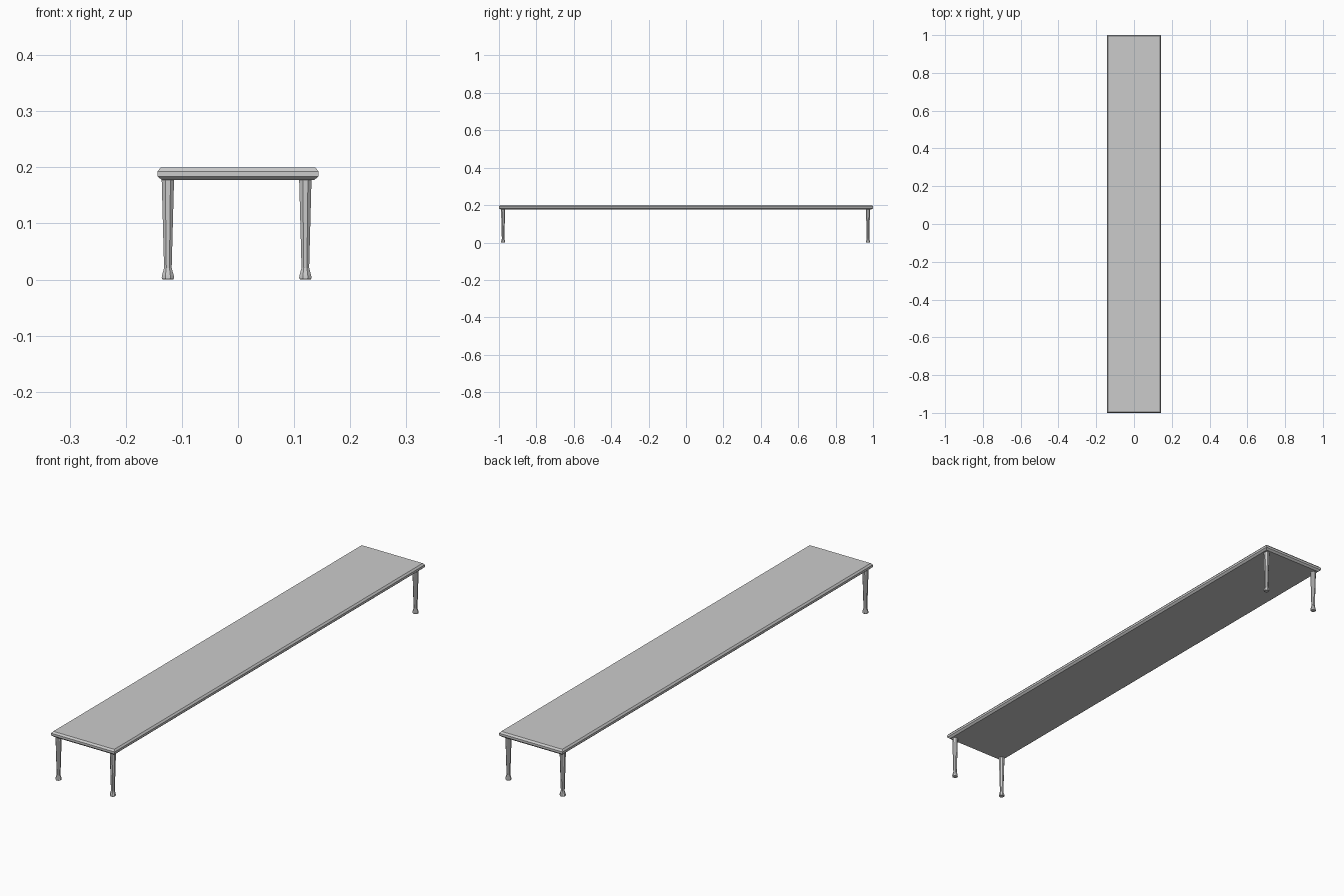
import bpy, bmesh, math

if "Cube" in bpy.data.objects:
    bpy.data.objects.remove(bpy.data.objects["Cube"])


def loft(name, rings):
    # Skin a stack of matching rings and cap both ends
    bm = bmesh.new()
    loops = [[bm.verts.new(p) for p in ring] for ring in rings]
    n = len(loops[0])
    for a, b in zip(loops, loops[1:]):
        for i in range(n):
            j = (i + 1) % n
            bm.faces.new((a[i], a[j], b[j], b[i]))
    bm.faces.new(loops[0][::-1])
    bm.faces.new(loops[-1])
    bmesh.ops.recalc_face_normals(bm, faces=bm.faces)
    mesh = bpy.data.meshes.new(name)
    bm.to_mesh(mesh)
    bm.free()
    obj = bpy.data.objects.new(name, mesh)
    bpy.context.collection.objects.link(obj)
    return obj


def rectangle(inset, z):
    x, y = 0.1435 - inset, 1.0 - inset
    return [(-x, -y, z), (x, -y, z), (x, y, z), (-x, y, z)]


def octagon(cx, cy, half, z):
    r = half / math.cos(math.pi / 8)
    return [(cx + r * math.cos(math.pi * (2 * i + 1) / 8),
             cy + r * math.sin(math.pi * (2 * i + 1) / 8), z) for i in range(8)]


# Long top with chamfered upper and lower edges
loft("table_top", [rectangle(i, z) for i, z in
                   [(0.008, 0.177), (0.0, 0.184), (0.0, 0.193), (0.006, 0.2)]])

# Tapered eight-sided legs with flared feet
leg_profile = [(0.0095, 0.0), (0.011, 0.003), (0.0105, 0.007),
               (0.0068, 0.021), (0.011, 0.178)]
for end, y in (("front", -0.978), ("back", 0.973)):
    for side, x in (("left", -0.125), ("right", 0.12)):
        loft(f"{end}_{side}_leg", [octagon(x, y, h, z) for h, z in leg_profile])
